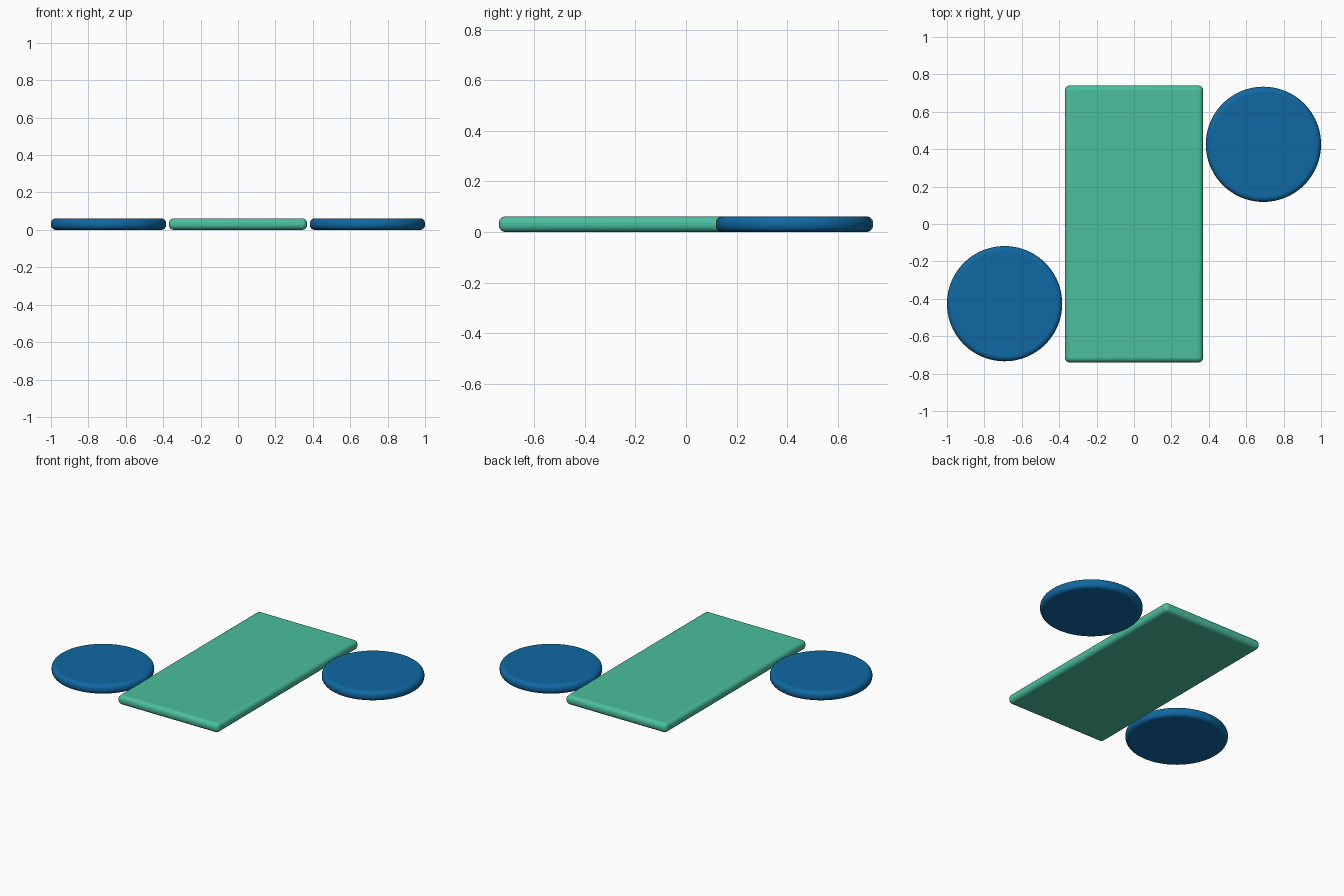
import bpy
from math import radians

if "Cube" in bpy.data.objects:
    bpy.data.objects.remove(bpy.data.objects["Cube"])

THICK = 0.062
ROUND = 0.027


def material(name, color):
    m = bpy.data.materials.new(name)
    m.diffuse_color = color
    m.use_nodes = True
    m.node_tree.nodes["Principled BSDF"].inputs["Base Color"].default_value = m.diffuse_color
    return m


def finish(obj, name, mat):
    """Name, colour and round the rim of a flat piece."""
    obj.name = name
    obj.data.materials.append(mat)
    bevel = obj.modifiers.new("rounded_edge", 'BEVEL')
    bevel.width = ROUND
    bevel.segments = 6
    bevel.limit_method = 'ANGLE'
    bevel.angle_limit = radians(40)
    bpy.ops.object.shade_smooth_by_angle(angle=radians(35))


green = material("green", (0.07, 0.52, 0.34, 1))
blue = material("blue", (0.005, 0.14, 0.37, 1))

# Central rectangular slab
bpy.ops.mesh.primitive_cube_add(size=1, location=(0, 0, THICK / 2))
slab = bpy.context.object
slab.scale = (0.74, 1.48, THICK)
bpy.ops.object.transform_apply(location=False, rotation=False, scale=True)
finish(slab, "center_slab", green)

# Round discs at opposite corners
for side, name in ((1, "right_disc"), (-1, "left_disc")):
    bpy.ops.mesh.primitive_cylinder_add(
        vertices=96, radius=0.308, depth=THICK,
        location=(side * 0.692, side * 0.426, THICK / 2))
    finish(bpy.context.object, name, blue)
